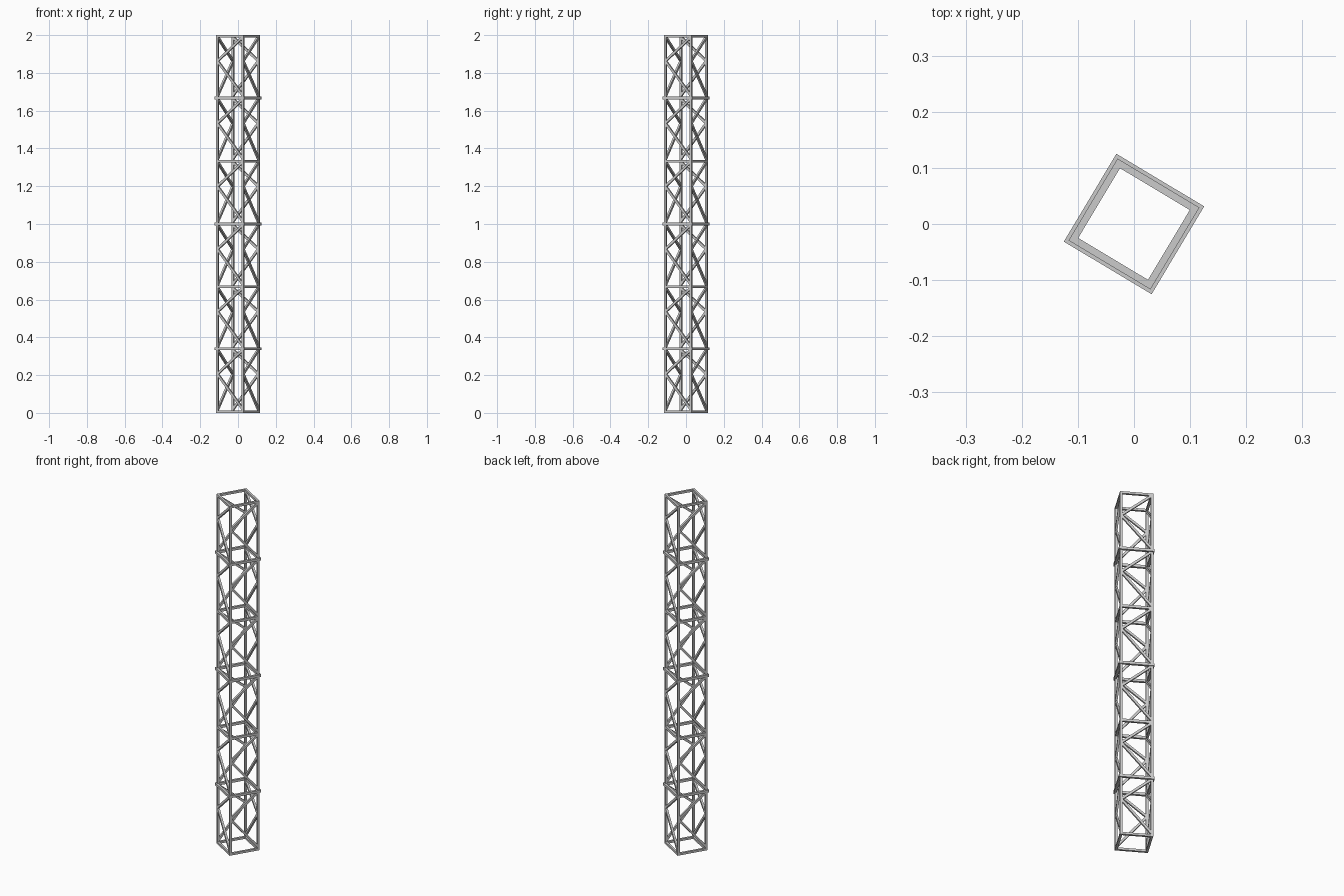
import bpy, bmesh, math
from mathutils import Vector, Matrix

if "Cube" in bpy.data.objects:
    bpy.data.objects.remove(bpy.data.objects["Cube"])

TURN = Matrix.Rotation(math.radians(-30.9), 4, 'Z')
OUT, INN = 0.0850, 0.0725          # outer and inner half-widths of the mast
MID, BAR = (OUT + INN) / 2, OUT - INN
LEVELS = [0.006, 0.339, 0.667, 1.0, 1.333, 1.667, 1.994]

steel = bpy.data.materials.new("steel grey")
steel.diffuse_color = (0.6, 0.6, 0.6, 1)
steel.use_nodes = True
steel.node_tree.nodes["Principled BSDF"].inputs["Base Color"].default_value = steel.diffuse_color


def finish(bm, name):
    bmesh.ops.recalc_face_normals(bm, faces=bm.faces)
    bm.transform(TURN)
    me = bpy.data.meshes.new(name)
    bm.to_mesh(me)
    bm.free()
    me.materials.append(steel)
    ob = bpy.data.objects.new(name, me)
    bpy.context.collection.objects.link(ob)


def beam(bm, a, b, normal, w, d):
    """Box from a to b, w wide in the face plane and d deep along normal."""
    axis = b - a
    n = normal.normalized()
    side = axis.normalized().cross(n)
    m = Matrix((side * w, n * d, axis)).transposed().to_4x4()
    m.translation = (a + b) / 2
    bmesh.ops.create_cube(bm, size=1, matrix=m)


def frame(bm, z, inner, outer, height):
    """Mitred square frame centred on height z."""
    loops = []
    for q in range(4):
        rot = Matrix.Rotation(q * math.pi / 2, 3, 'Z')
        loops.append([bm.verts.new(rot @ Vector((r, r, z + h * height / 2)))
                      for r, h in ((inner, -1), (outer, -1), (outer, 1), (inner, 1))])
    for q in range(4):
        a, b = loops[q], loops[(q + 1) % 4]
        for i in range(4):
            j = (i + 1) % 4
            bm.faces.new((a[i], a[j], b[j], b[i]))


# Corner posts
bm = bmesh.new()
for sx in (-1, 1):
    for sy in (-1, 1):
        p = Vector((sx * MID, sy * MID, 0))
        beam(bm, p, p + Vector((0, 0, 2)), Vector((1, 0, 0)), BAR, BAR)
finish(bm, "corner_posts")

# Horizontal frames: flush ones alternate with wider collars
flush, collar = bmesh.new(), bmesh.new()
for i, z in enumerate(LEVELS):
    if i % 2:
        frame(collar, z, 0.0775, 0.0912, 0.014)
    else:
        frame(flush, z, INN, OUT, 0.012 if i in (0, 6) else 0.014)
finish(flush, "flush_frames")
finish(collar, "collar_frames")

# K-shaped braces on each side of every bay
bm = bmesh.new()
for q in range(4):
    rot = Matrix.Rotation(q * math.pi / 2, 3, 'Z')
    normal = rot @ Vector((0, -1, 0))
    for lo, hi in zip(LEVELS, LEVELS[1:]):
        knee = rot @ Vector((-MID, -MID, lo + 0.6 * (hi - lo)))
        for z in (lo + 0.012, hi - 0.004):
            beam(bm, knee, rot @ Vector((MID, -MID, z)), normal, 0.0125, 0.0115)
finish(bm, "diagonal_braces")
